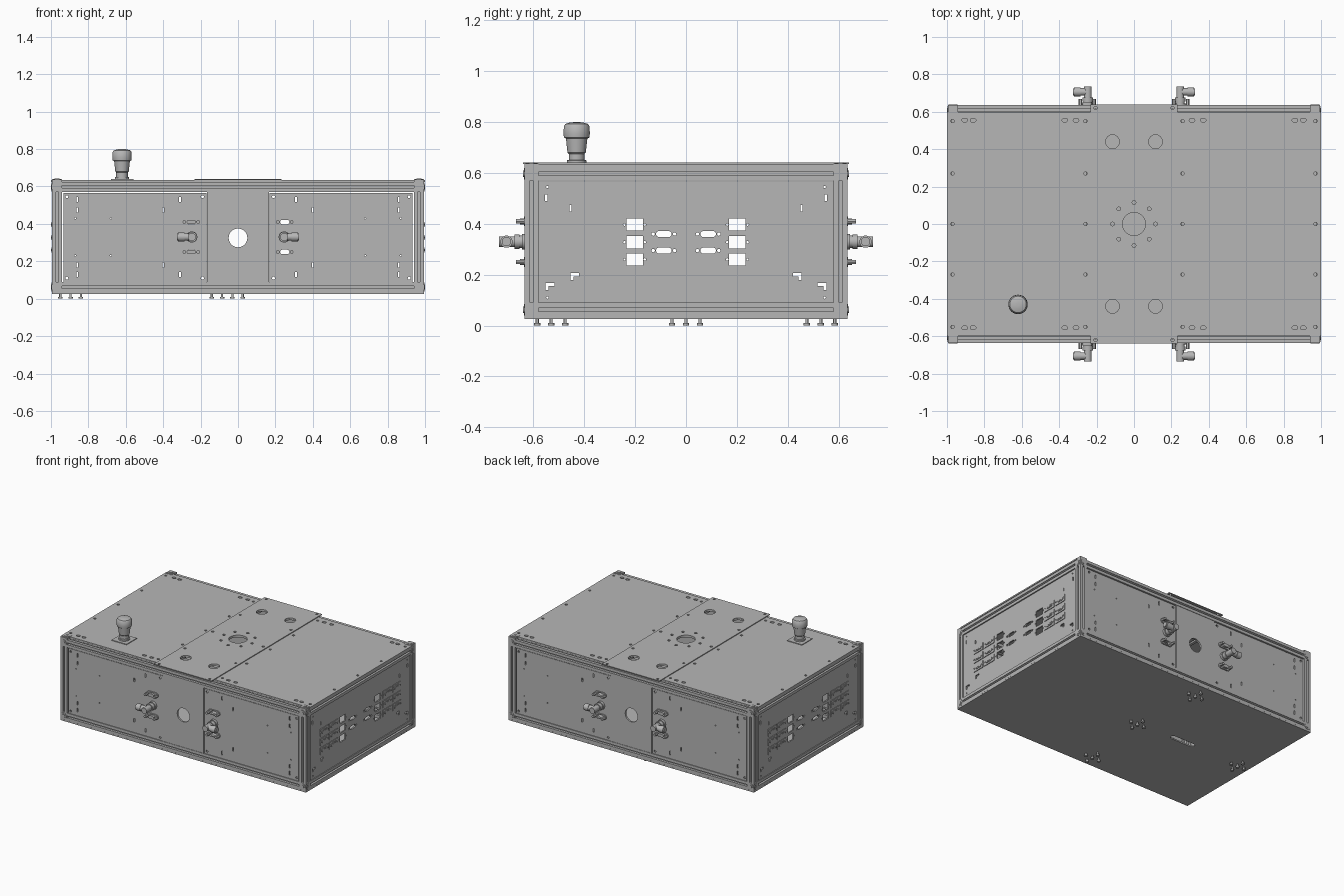
import bpy, bmesh, math
from mathutils import Vector

cube = bpy.data.objects.get("Cube")
if cube:
    bpy.data.objects.remove(cube)

grey = bpy.data.materials.new("grey metal")
grey.use_nodes = True
colour = (0.47, 0.47, 0.47, 1)
grey.diffuse_color = colour
grey.node_tree.nodes["Principled BSDF"].inputs["Base Color"].default_value = colour

AXES = {"x": lambda u, v, d: Vector((d, u, v)),
        "y": lambda u, v, d: Vector((u, d, v)),
        "z": lambda u, v, d: Vector((u, v, d))}
X, Y, W = 0.995, 0.635, 0.055          # frame half sizes and rail width
CX, CY = X - W / 2, Y - W / 2          # rail centre lines
LOW, HIGH = 0.0625, 0.5975


# Flat outlines
def rect(u, v, w, h):
    return [(u + a * w / 2, v + b * h / 2) for a, b in ((-1, -1), (1, -1), (1, 1), (-1, 1))]


def disc(u, v, r, n=24):
    return [(u + r * math.cos(i * math.tau / n), v + r * math.sin(i * math.tau / n)) for i in range(n)]


def stadium(u, v, w, h, n=6):
    r, pts = h / 2, []
    for side in (0, 1):
        c = u + (w / 2 - r) * (1 - 2 * side)
        for i in range(n + 1):
            a = math.pi * (side - 0.5 + i / n)
            pts.append((c + r * math.cos(a), v + r * math.sin(a)))
    return pts


def ell(u, v, s, size=0.034, t=0.012):
    pts = [(0, 0), (size, 0), (size, -t), (t, -t), (t, -size * 0.8), (0, -size * 0.8)]
    return [(u + s * a, v + b) for a, b in pts]


def tslot(u, v):
    quarter = [(-.5, -.5), (-.12, -.5), (-.12, -.38), (-.24, -.38), (-.13, -.2),
               (.13, -.2), (.24, -.38), (.12, -.38), (.12, -.5)]
    pts = []
    for k in range(4):
        c, s = round(math.cos(k * math.pi / 2)), round(math.sin(k * math.pi / 2))
        pts += [(u + W * (a * c - b * s), v + W * (a * s + b * c)) for a, b in quarter]
    return pts


# Solids: each is (outline, axis, start, end)
def mesh_from(solids):
    bm = bmesh.new()
    for pts, axis, d0, d1 in solids:
        f = AXES[axis]
        a = [bm.verts.new(f(u, v, d0)) for u, v in pts]
        b = [bm.verts.new(f(u, v, d1)) for u, v in pts]
        bm.faces.new(a)
        bm.faces.new(b)
        for i in range(len(pts)):
            j = (i + 1) % len(pts)
            bm.faces.new((a[i], a[j], b[j], b[i]))
    bmesh.ops.recalc_face_normals(bm, faces=bm.faces)
    me = bpy.data.meshes.new("part")
    bm.to_mesh(me)
    bm.free()
    return me


def link(name, me):
    o = bpy.data.objects.new(name, me)
    bpy.context.collection.objects.link(o)
    return o


def finish(o):
    o.data.materials.clear()
    o.data.materials.append(grey)
    for p in o.data.polygons:
        p.use_smooth = True
    o.data.set_sharp_from_angle(angle=math.radians(35))
    return o


def part(name, solids, holes=()):
    o = link(name, mesh_from(solids))
    if holes:
        axis, d0, d1 = solids[0][1:]
        mid = (d0 + d1) / 2
        cutter = link("cutter", mesh_from([(h, axis, mid - .03, mid + .03) for h in holes]))
        cutter.hide_render = True
        mod = o.modifiers.new("holes", "BOOLEAN")
        mod.operation, mod.solver, mod.object = "DIFFERENCE", "EXACT", cutter
        dg = bpy.context.evaluated_depsgraph_get()
        o.data = bpy.data.meshes.new_from_object(o.evaluated_get(dg))
        o.modifiers.clear()
        bpy.data.objects.remove(cutter)
    return finish(o)


def lathe(name, profile, at, n=32):
    bm = bmesh.new()
    rings = [[bm.verts.new((at[0] + u, at[1] + v, z)) for u, v in disc(0, 0, r, n)] for r, z in profile]
    for a, b in zip(rings, rings[1:]):
        for i in range(n):
            bm.faces.new((a[i], a[(i + 1) % n], b[(i + 1) % n], b[i]))
    bm.faces.new(rings[-1])
    bm.faces.new(rings[0][::-1])
    me = bpy.data.meshes.new(name)
    bm.to_mesh(me)
    bm.free()
    return finish(link(name, me))


SIGNS = (-1, 1)
PAIRS = [(a, b) for a in SIGNS for b in SIGNS]

# Slotted frame rails and inner roof beams
part("long_rails", [(tslot(s * CY, z), "x", W - X, X - W) for s in SIGNS for z in (LOW, HIGH)])
part("cross_rails", [(tslot(s * CX, z), "y", W - Y, Y - W) for s in SIGNS for z in (LOW, HIGH)])
part("corner_posts", [(tslot(a * CX, b * CY), "z", LOW + W / 2, HIGH - W / 2) for a, b in PAIRS])
part("roof_beams", [(tslot(s * .23, HIGH), "y", W - Y, Y - W) for s in SIGNS])

# Corner blocks with round screw caps on each outer face
blocks, caps = [], []
for a, b in PAIRS:
    blocks += [(rect(a * CX, b * CY, W, W), "z", LOW - W / 2, LOW + W / 2),
               (rect(a * CX, b * CY, W, W), "z", HIGH - W / 2, .637)]
    for r, out in ((.023, .003), (.013, .005)):
        caps.append((disc(a * CX, b * CY, r), "z", .63, .637 + out))
        for z in (LOW, HIGH):
            caps.append((disc(a * CX, z, r), "y", b * (Y - .01), b * (Y + out)))
            caps.append((disc(b * CY, z, r), "x", a * (X - .01), a * (X + out)))
part("corner_blocks", blocks)
part("corner_caps", caps)

# Roof plate and centre strip
big = [disc(0, 0, .062)] + [disc(a * .115, b * .44, .037) for a, b in PAIRS]
ring = [disc(.115 * math.cos(k * math.pi / 4), .115 * math.sin(k * math.pi / 4), .01, 10) for k in range(8)]
screws = [disc(s * .205, y, .009, 10) for s in SIGNS for y in (-.62, -.32, 0, .32, .62)]
outer = [disc(a * x, y, .009, 10) for a in SIGNS for x in (.26, .97) for y in (-.55, -.27, 0, .27, .55)]
slots = [stadium(a * x, b * .555, .03, .02) for a, b in PAIRS for x in (.31, .37, .86, .905)]
part("roof_plate", [(rect(0, 0, 2, 1.2), "z", .625, .635)], big + ring + outer + slots)
part("roof_centre_strip", [(rect(0, 0, .465, 1.28), "z", .6352, .641)], big + ring + screws)

# Bottom plate with a slot and clusters of feet
part("bottom_plate", [(rect(0, 0, 1.99, 1.27), "z", .025, .0348)], [stadium(-.42, 0, .2, .04)])
feet = []
for cx, cy in ((-.03, 0), (-.085, .53), (-.085, -.53), (-.895, 0)):
    for dx, dy in ((0, 0), (.055, 0), (-.055, 0), (0, .055), (0, -.055)):
        feet += [(disc(cx + dx, cy + dy, .012, 12), "z", 0, .01),
                 (disc(cx + dx, cy + dy, .006, 12), "z", .01, .03)]
part("feet", feet)

# Front and back: panels, ports and elbow fittings
for s, side in ((-1, "front"), (1, "back")):
    d0, d1 = s * (Y - .016), s * (Y - .006)
    ports = [stadium(a * .25, z, .05, .024) for a in SIGNS for z in (.25, .41)]
    for a, word in ((-1, "right"), (1, "left")):
        holes = [p for p in ports if p[0][0] * a > 0]
        holes += [stadium(a * x, z, .008, .0079) for x in (.68, .87) for z in (.23, .43)]
        holes += [rect(a * x, z, .009, .028) for x in (.31, .86) for z in (.13, .53)]
        holes += [rect(a * x, z, .009, .026) for x in (.4, .86) for z in (.18, .475)]
        holes += [disc(a * x, z, .008, 10) for x in (.19, .915) for z in (.11, .545)]
        part(f"{side}_panel_{word}", [(rect(a * .55, .3275, .765, .475), "y", d0, d1)], holes)
    part(f"{side}_centre_panel", [(rect(0, .3275, .33, .485), "y", d0, d1 + s * .003)],
         [disc(0, .325, .05, 32)])
    part(f"{side}_port_flanges", [(stadium(a * .25, z, .095, .038), "y", d1, d1 + s * .008)
                                 for a in SIGNS for z in (.25, .41)], ports)
    part(f"{side}_port_plugs", [(stadium(-.25, z, .049, .023), "y", d0, s * .652) for z in (.25, .41)])
    part(f"{side}_port_posts", [(disc(a * .25 + b * .037, z, .01, 6), "y", d1, s * .668)
                               for a, b in PAIRS for z in (.25, .41)])
    elbow = []
    for a in SIGNS:
        c = a * .247
        elbow += [(disc(c, .33, r), "y", s * y0, s * y1) for r, y0, y1 in
                  ((.03, .625, .645), (.024, .645, .655), (.028, .655, .675), (.021, .675, .735))]
        elbow += [(disc(s * .706, .33, r), "x", a * x0, a * x1) for r, x0, x1 in
                  ((.02, .247, .285), (.024, .285, .32), (.018, .32, .327))]
    part(f"{side}_elbow_fittings", elbow)

# Ends: pierced panels with rows of connector plates
ROWS = (.26, .328, .397)
for s, side in ((1, "left"), (-1, "right")):
    d0, d1 = s * (X - .016), s * (X - .006)
    holes, plates, sockets = [], [], []
    for a in SIGNS:
        holes += [rect(a * .202, z, .065, .048) for z in ROWS]
        holes += [stadium(a * .087, z, .062, .024) for z in (.295, .36)]
        holes += [disc(a * .087 + b * .042, z, .007, 8) for b in SIGNS for z in (.295, .36)]
        holes += [disc(a * .202 + b * .04, z, .005, 8) for b in SIGNS for z in ROWS]
        holes += [ell(a * .552, .168, -a if a > 0 else 1), ell(a * .455, .206, -a)]
        holes += [rect(a * .55, .502, .01, .026), rect(a * .455, .462, .008, .026)]
        holes += [disc(a * .545, z, .005, 8) for z in (.11, .545)]
        for i, z in enumerate(ROWS):
            for y, w in ((.31, .1), (.42, .092)):
                plates.append((rect(a * y, z, w, .05), "x", d0, d1 + s * .005))
                sockets.append((stadium(a * y, z, .064, .026), "x", d1, d1 + s * .009))
                sockets.append((rect(a * y, z, .036, .012), "x", d1, d1 + s * .011))
                sockets += [(disc(a * y + b * .04, z, .005, 8), "x", d1, d1 + s * .008) for b in SIGNS]
    part(f"{side}_end_panel", [(rect(0, .3275, 1.16, .48), "x", d0, d1)], holes)
    part(f"{side}_connector_plates", plates)
    part(f"{side}_sockets", sockets)

# Push button on a square base
part("button_base", [(rect(-.62, -.43, .12, .12), "z", .635, .64)])
lathe("push_button", [(.038, .638), (.038, .65), (.031, .652), (.031, .675), (.036, .68), (.042, .735),
                      (.05, .74), (.052, .755), (.05, .785), (.044, .793), (.025, .799), (.008, .8)],
      (-.62, -.43))
